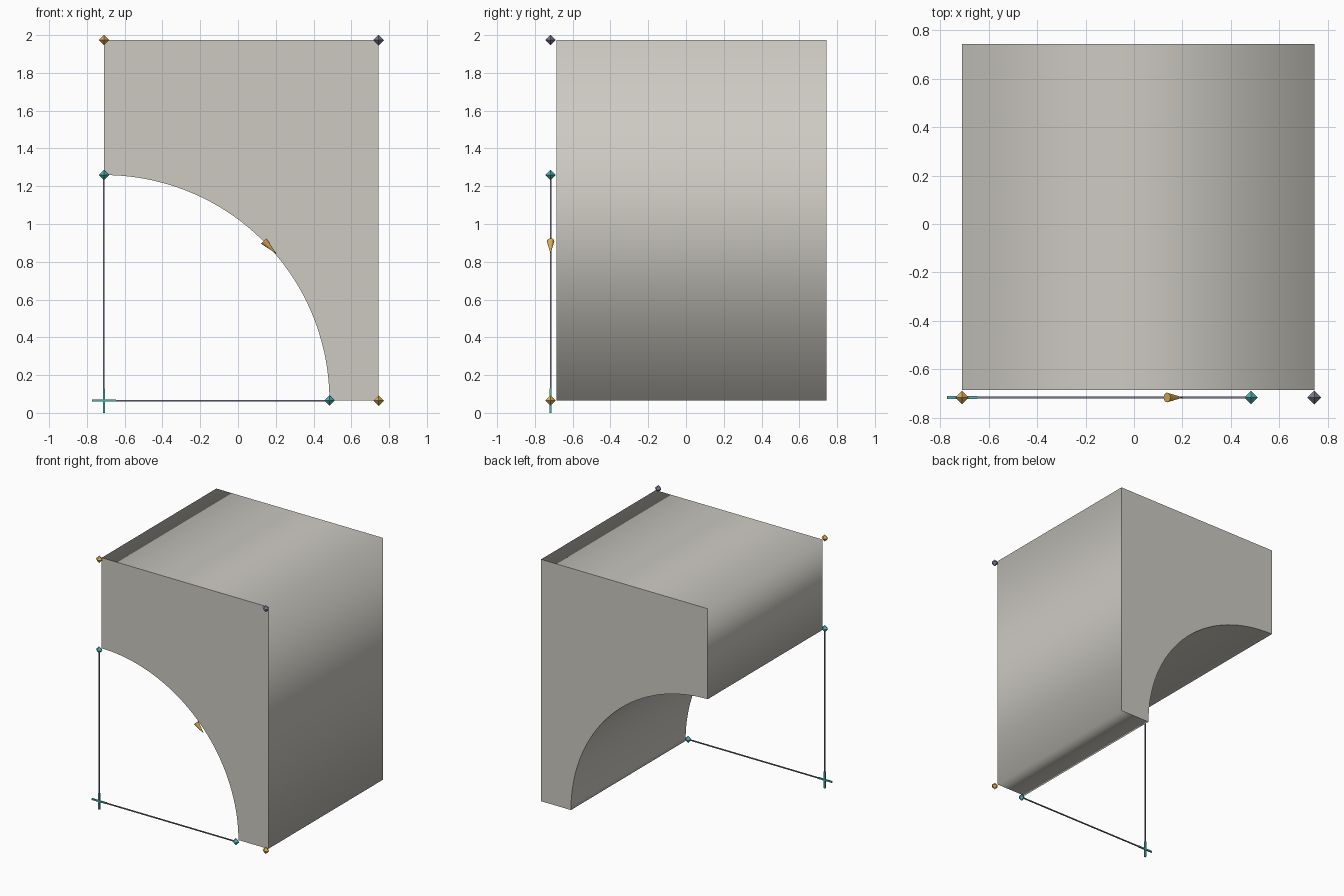
import bpy, bmesh, math
from mathutils import Vector

if "Cube" in bpy.data.objects:
    bpy.data.objects.remove(bpy.data.objects["Cube"])

LEFT, RIGHT = -0.71, 0.745      # block sides
LOW, HIGH = 0.065, 1.974        # block bottom and top
FRONT, BACK = -0.686, 0.744     # block depth
PLANE = -0.717                  # plane of the sketch markers
RADIUS = 1.194                  # radius of the quarter-round cut


def material(name, rgb):
    m = bpy.data.materials.new(name)
    m.diffuse_color = (*rgb, 1)
    m.use_nodes = True
    m.node_tree.nodes["Principled BSDF"].inputs["Base Color"].default_value = m.diffuse_color
    return m


STONE = material("warm grey", (0.61, 0.59, 0.54))
GOLD = material("gold", (0.72, 0.42, 0.09))
TEAL = material("teal", (0.08, 0.45, 0.46))
SLATE = material("slate violet", (0.19, 0.20, 0.28))


def finish(bm, name, mat):
    bmesh.ops.recalc_face_normals(bm, faces=bm.faces)
    mesh = bpy.data.meshes.new(name)
    bm.to_mesh(mesh)
    bm.free()
    mesh.materials.append(mat)
    obj = bpy.data.objects.new(name, mesh)
    bpy.context.collection.objects.link(obj)
    return obj


def arched_block():
    # Square profile with a quarter circle cut from its lower left corner
    steps = 48
    profile = [(LEFT, HIGH), (RIGHT, HIGH), (RIGHT, LOW)]
    for i in range(steps + 1):
        a = math.pi / 2 * i / steps
        profile.append((LEFT + RADIUS * math.cos(a), LOW + RADIUS * math.sin(a)))
    bm = bmesh.new()
    cap = bm.faces.new([bm.verts.new((x, FRONT, z)) for x, z in profile])
    out = bmesh.ops.extrude_face_region(bm, geom=[cap], use_keep_orig=True)
    moved = [g for g in out["geom"] if isinstance(g, bmesh.types.BMVert)]
    bmesh.ops.translate(bm, verts=moved, vec=(0, BACK - FRONT, 0))
    # Walls blend smoothly into each other, the two caps stay crisp
    for f in bm.faces:
        f.smooth = len(f.verts) == 4
    for e in bm.edges:
        e.smooth = all(f.smooth for f in e.link_faces)
    finish(bm, "arched_block", STONE)


def diamond(name, x, z, mat):
    # Octahedron marker
    bm = bmesh.new()
    r = 0.028
    ring = [bm.verts.new((x + r * math.cos(a), PLANE + r * math.sin(a), z))
            for a in (0, math.pi / 2, math.pi, 3 * math.pi / 2)]
    for tip in (bm.verts.new((x, PLANE, z + r)), bm.verts.new((x, PLANE, z - r))):
        for i in range(4):
            bm.faces.new((ring[i], ring[(i + 1) % 4], tip))
    finish(bm, name, mat)


def bar(name, x0, x1, z0, z1, thick, mat):
    # Thin straight rod along x or z
    bm = bmesh.new()
    bmesh.ops.create_cube(bm, size=1)
    bmesh.ops.scale(bm, verts=bm.verts, vec=(max(x1 - x0, thick), thick, max(z1 - z0, thick)))
    bmesh.ops.translate(bm, verts=bm.verts, vec=((x0 + x1) / 2, PLANE, (z0 + z1) / 2))
    finish(bm, name, mat)


def arrow():
    # Direction cone at the middle of the arc
    bm = bmesh.new()
    bmesh.ops.create_cone(bm, cap_ends=True, segments=12, radius1=0.02, radius2=0, depth=0.095)
    way = Vector((1, 0, -1)).normalized()
    bmesh.ops.rotate(bm, verts=bm.verts, cent=(0, 0, 0),
                     matrix=Vector((0, 0, 1)).rotation_difference(way).to_matrix())
    bmesh.ops.translate(bm, verts=bm.verts, vec=(0.17, PLANE, 0.876))
    finish(bm, "direction_arrow", GOLD)


arched_block()

# Corner and arc-end markers
diamond("corner_marker_top_left", LEFT, HIGH, GOLD)
diamond("corner_marker_bottom_right", RIGHT, LOW, GOLD)
diamond("corner_marker_top_right", RIGHT, HIGH, SLATE)
diamond("arc_marker_top", LEFT, LOW + RADIUS, TEAL)
diamond("arc_marker_right", LEFT + RADIUS, LOW, TEAL)

# Radius lines from the arc centre
bar("radius_line_vertical", LEFT, LEFT, LOW, LOW + RADIUS, 0.008, SLATE)
bar("radius_line_horizontal", LEFT, LEFT + RADIUS, LOW, LOW, 0.008, SLATE)

# Cross at the arc centre
bar("centre_cross_horizontal", LEFT - 0.063, LEFT + 0.063, LOW, LOW, 0.011, TEAL)
bar("centre_cross_vertical", LEFT, LEFT, LOW - 0.065, LOW + 0.065, 0.011, TEAL)

arrow()
